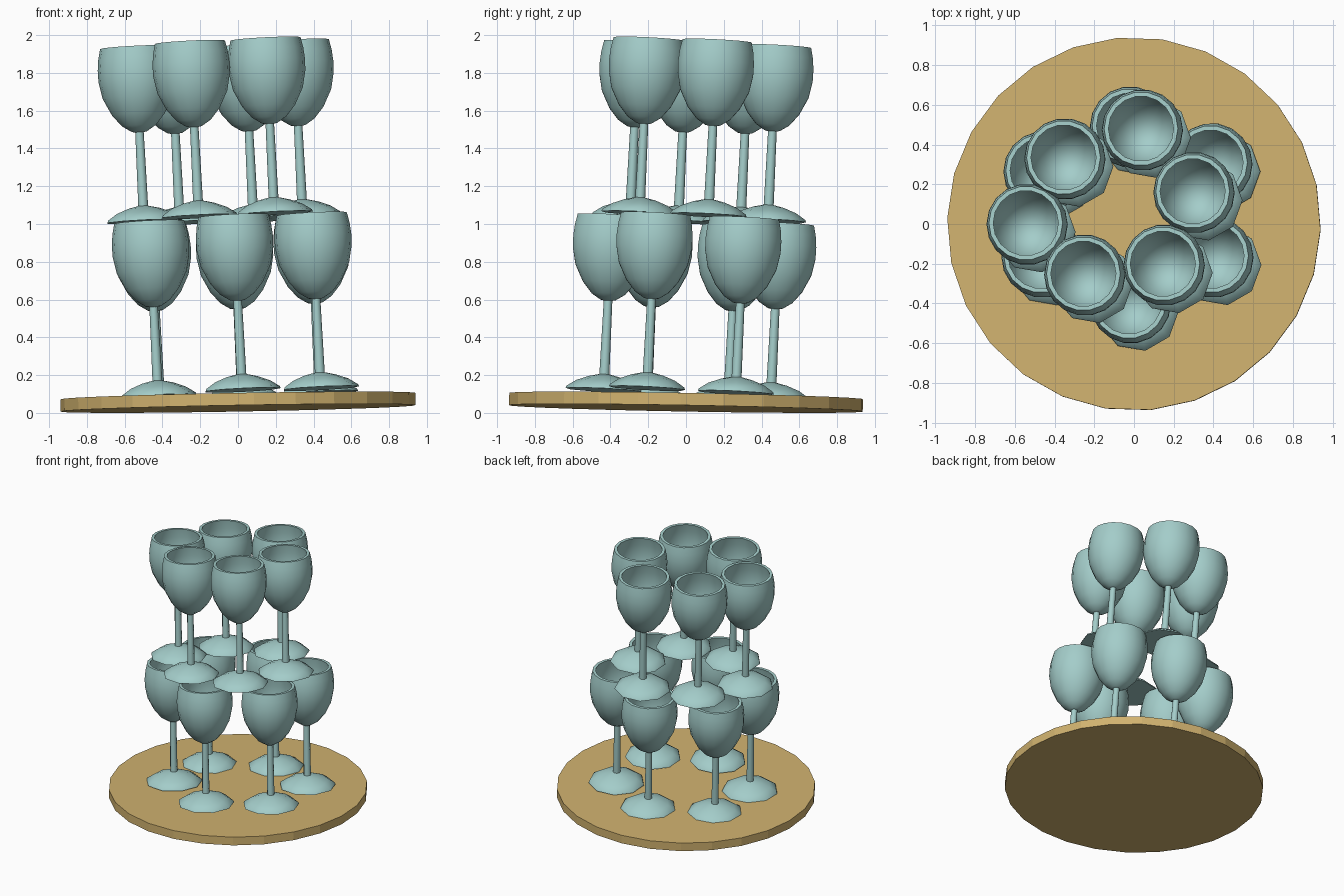
import bpy, bmesh, math
from mathutils import Vector, Matrix

if "Cube" in bpy.data.objects:
    bpy.data.objects.remove(bpy.data.objects["Cube"])


def material(name, rgb):
    m = bpy.data.materials.new(name)
    m.diffuse_color = (*rgb, 1)
    m.use_nodes = True
    m.node_tree.nodes["Principled BSDF"].inputs["Base Color"].default_value = m.diffuse_color
    return m


def tilt(sx, sy):
    # rotation that makes a level plane rise sx along x and sy along y
    n = Vector((-sx, -sy, 1)).normalized()
    return Vector((0, 0, 1)).rotation_difference(n).to_matrix().to_4x4()


def lathe(bm, profile, sides):
    # revolve (radius, height) points; radius 0 becomes a single pole
    rings = []
    for r, h in profile:
        if r == 0:
            rings.append([bm.verts.new((0, 0, h))])
        else:
            rings.append([bm.verts.new((r * math.cos(a), r * math.sin(a), h))
                          for a in (math.tau * i / sides for i in range(sides))])
    for a, b in zip(rings, rings[1:]):
        for i in range(sides):
            j = (i + 1) % sides
            if len(a) == 1:
                bm.faces.new((a[0], b[j], b[i]))
            elif len(b) == 1:
                bm.faces.new((a[i], a[j], b[0]))
            else:
                bm.faces.new((a[i], a[j], b[j], b[i]))


def finish(bm, name, mat, smooth=None):
    bmesh.ops.recalc_face_normals(bm, faces=bm.faces)
    me = bpy.data.meshes.new(name)
    bm.to_mesh(me)
    bm.free()
    me.materials.append(mat)
    if smooth:
        me.shade_smooth()
        me.set_sharp_from_angle(angle=math.radians(smooth))
    return me


def place(me, name, loc, rot):
    ob = bpy.data.objects.new(name, me)
    bpy.context.collection.objects.link(ob)
    ob.matrix_world = Matrix.Translation(loc) @ rot
    return ob


teal = material("teal_glass", (0.37, 0.61, 0.59))
wood = material("tray_wood", (0.64, 0.45, 0.16))

# round tray, slightly tilted
bm = bmesh.new()
bmesh.ops.create_cone(bm, cap_ends=True, segments=26, radius1=0.94, radius2=0.94, depth=0.065)
bmesh.ops.rotate(bm, verts=bm.verts, cent=(0, 0, 0), matrix=Matrix.Rotation(math.radians(88.2), 3, 'Z'))
place(finish(bm, "tray", wood), "tray", (0, 0, 0.0565), tilt(0.018, -0.018))

# one goblet: domed foot, stem, hollow bowl
bm = bmesh.new()
lathe(bm, [(0, 0), (0.205, 0), (0.2, 0.012), (0.15, 0.045), (0.085, 0.07), (0.03, 0.083), (0, 0.085)], 9)
lathe(bm, [(0, 0.07), (0.027, 0.07), (0.023, 0.5), (0, 0.5)], 9)
lathe(bm, [(0, 0.47), (0.04, 0.478), (0.09, 0.51), (0.14, 0.57), (0.185, 0.66), (0.203, 0.75),
           (0.204, 0.81), (0.198, 0.87), (0.186, 0.925),
           (0.164, 0.925), (0.177, 0.86), (0.182, 0.77), (0.165, 0.67), (0.115, 0.575),
           (0.06, 0.53), (0, 0.515)], 18)
goblet = finish(bm, "goblet", teal, 40)

# two stacked tiers of six goblets, given by rim centres
tiers = {
    "lower": (0.098, [(-0.02, -0.395), (0.395, -0.165), (0.39, 0.305),
                      (-0.02, 0.49), (-0.455, 0.265), (-0.465, -0.165)]),
    "upper": (1.035, [(0.04, 0.475), (-0.35, 0.33), (-0.54, 0.0),
                      (-0.25, -0.255), (0.15, -0.205), (0.30, 0.16)]),
}
LEAN = 0.05
rot = tilt(LEAN, -LEAN)
for tier, (z0, rims) in tiers.items():
    for i, (rx, ry) in enumerate(rims, 1):
        x, y = rx + 0.92 * LEAN * 0.9, ry - 0.92 * LEAN * 0.9
        place(goblet, f"{tier}_goblet_{i}", (x, y, z0 + LEAN * (x - y)), rot)
